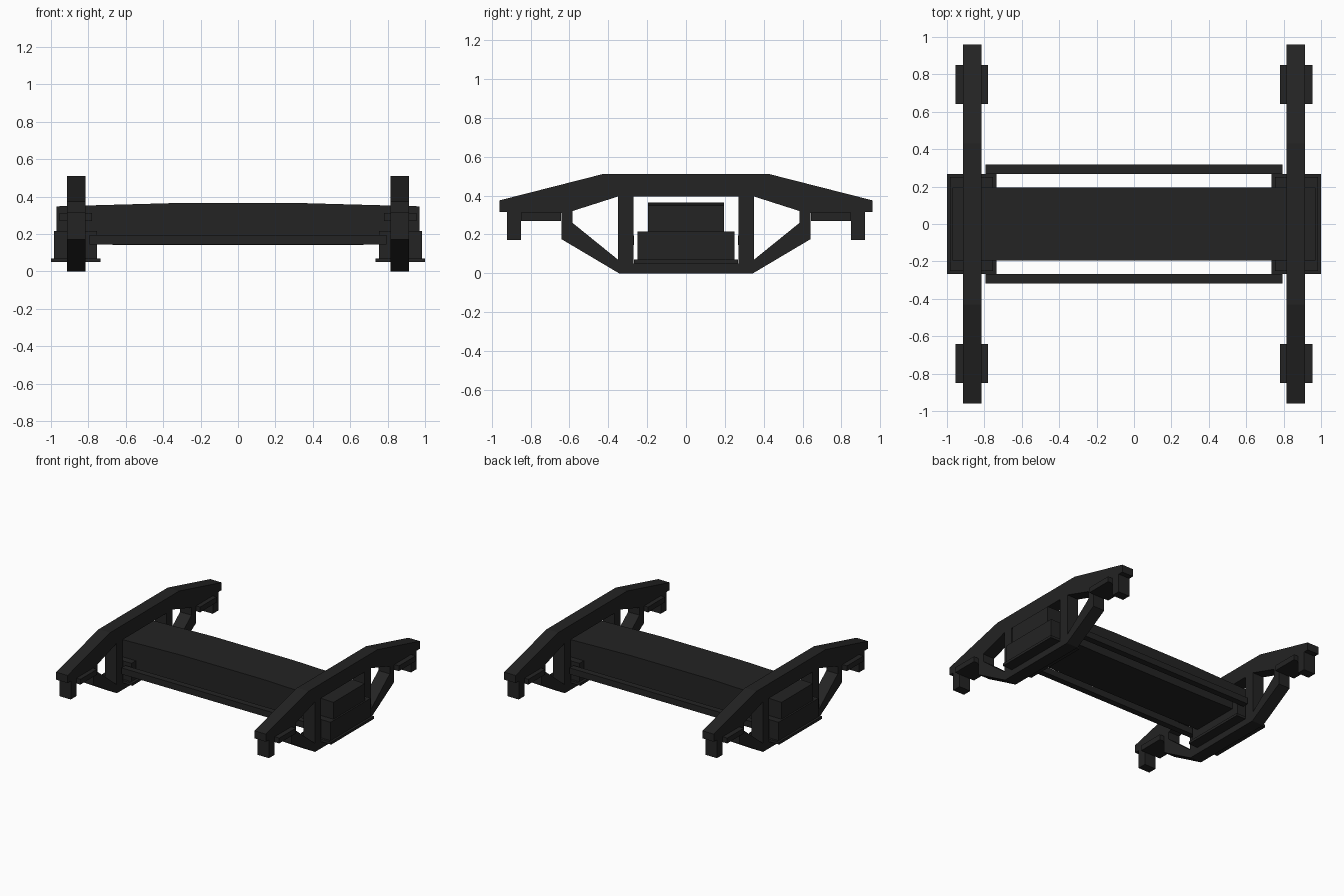
import bpy, bmesh
from mathutils import Vector

cube = bpy.data.objects.get("Cube")
if cube:
    bpy.data.objects.remove(cube, do_unlink=True)

black = bpy.data.materials.new("black_iron")
black.use_nodes = True
COLOUR = (0.017, 0.017, 0.017, 1)
black.diffuse_color = COLOUR
black.node_tree.nodes["Principled BSDF"].inputs["Base Color"].default_value = COLOUR


def prism(name, loops, depth, place, axis):
    """Fill closed loops (outline, then holes) and extrude them along an axis."""
    bm = bmesh.new()
    for loop in loops:
        verts = [bm.verts.new(place(a, b)) for a, b in loop]
        for i, v in enumerate(verts):
            bm.edges.new((verts[i - 1], v))
    bmesh.ops.triangle_fill(bm, edges=bm.edges[:], use_beauty=True)
    out = bmesh.ops.extrude_face_region(bm, geom=bm.faces[:])
    moved = [g for g in out["geom"] if isinstance(g, bmesh.types.BMVert)]
    bmesh.ops.translate(bm, verts=moved, vec=Vector(axis) * depth)
    bmesh.ops.dissolve_limit(bm, angle_limit=0.01, verts=bm.verts[:], edges=bm.edges[:])
    bmesh.ops.recalc_face_normals(bm, faces=bm.faces[:])
    mesh = bpy.data.meshes.new(name)
    bm.to_mesh(mesh)
    bm.free()
    mesh.materials.append(black)
    obj = bpy.data.objects.new(name, mesh)
    bpy.context.collection.objects.link(obj)
    return obj


def box(name, x, y, z):
    corners = [(x[0], y[0]), (x[1], y[0]), (x[1], y[1]), (x[0], y[1])]
    return prism(name, [corners], z[1] - z[0], lambda a, b: (a, b, z[0]), (0, 0, 1))


def mirrored(half):
    """Complete a half profile across its vertical centre line."""
    return half + [(-a, b) for a, b in reversed(half)]


# Side frame profile: arched top bar, axle pedestals and sloping lower bar
outline = mirrored([(0.43, 0.51), (0.96, 0.375), (0.96, 0.315), (0.92, 0.315),
                    (0.92, 0.17), (0.85, 0.17), (0.85, 0.31), (0.64, 0.31),
                    (0.64, 0.175), (0.345, 0)])
window = mirrored([(0.27, 0.395), (0.27, 0.05)])
gap = [(0.35, 0.395), (0.585, 0.32), (0.585, 0.26), (0.35, 0.07)]
gap_back = [(-y, z) for y, z in gap]

for side, s in (("left", 1), ("right", -1)):
    def span(a, b):
        return sorted((s * a, s * b))

    x0, x1 = span(0.815, 0.915)
    prism(side + "_side_frame", [outline, window, gap, gap_back], x1 - x0,
          lambda y, z: (x0, y, z), (1, 0, 0))

    # Spring seat and its flange under the bolster end
    box(side + "_spring_flange", span(0.735, 1.0), (-0.267, 0.267), (0.05, 0.07))
    box(side + "_spring_box", span(0.755, 0.983), (-0.25, 0.25), (0.07, 0.215))

    # Axle bearing pads
    for end, e in (("front", -1), ("back", 1)):
        box(f"{side}_{end}_bearing_pad", span(0.78, 0.955),
            sorted((e * 0.642, e * 0.85)), (0.27, 0.312))

# Bolster with a gently tapered top and a shallow belly
bolster = mirrored([(0.35, 0.365), (0.97, 0.348), (0.97, 0.147), (0.5, 0.14)])
prism("bolster", [bolster], 0.39, lambda x, z: (x, -0.195, z), (0, 1, 0))

# Transom rails joining the side frames
for end, e in (("front", -1), ("back", 1)):
    box(end + "_transom_rail", (-0.795, 0.795), sorted((e * 0.268, e * 0.317)),
        (0.145, 0.195))
